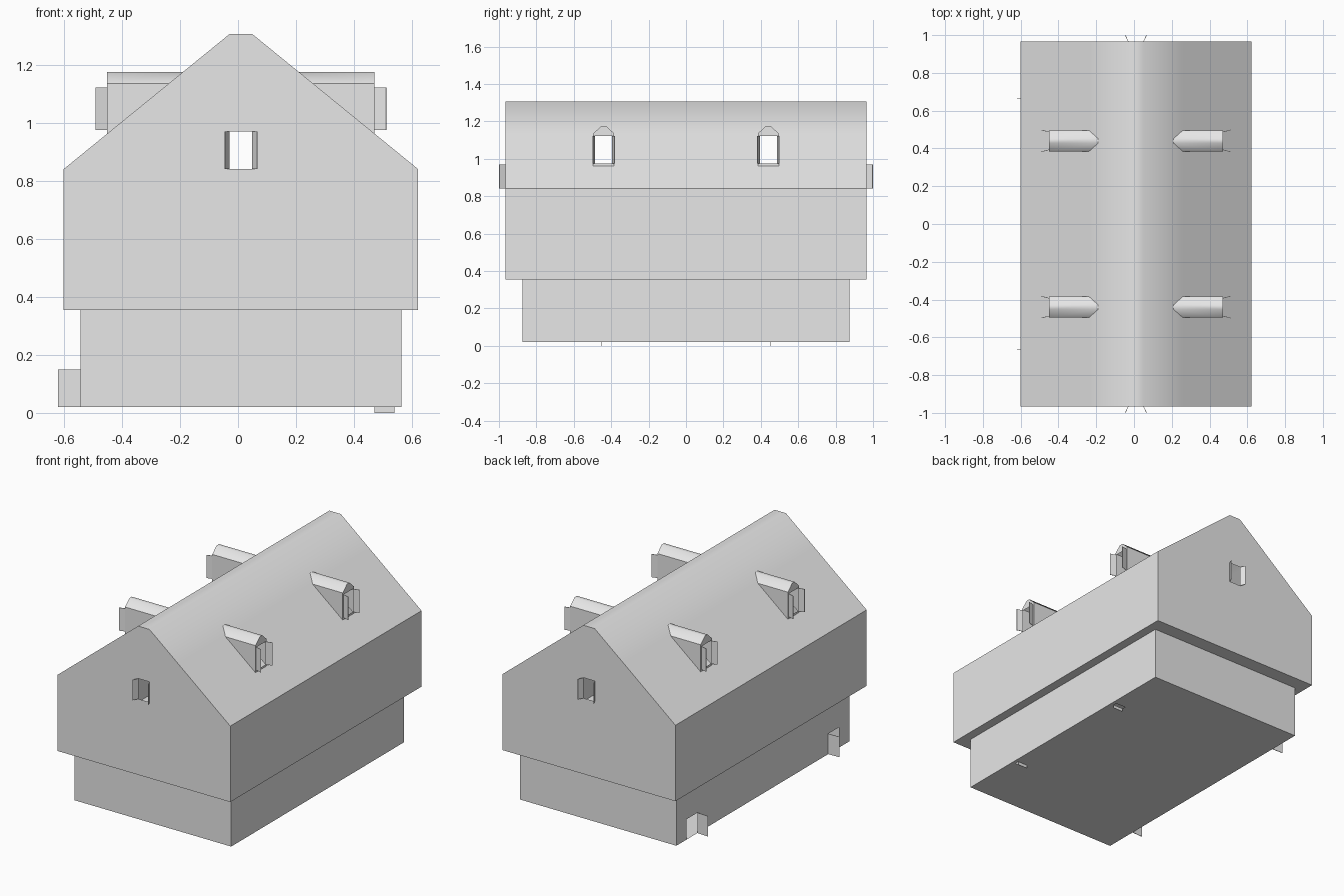
import bpy, bmesh, math
from mathutils import Vector

cube = bpy.data.objects.get("Cube")
if cube:
    bpy.data.objects.remove(cube, do_unlink=True)

grey = bpy.data.materials.new("plain_grey")
grey.use_nodes = True
grey.diffuse_color = (0.8, 0.8, 0.8, 1)
grey.node_tree.nodes["Principled BSDF"].inputs["Base Color"].default_value = (0.8, 0.8, 0.8, 1)

CX = 0.01                              # symmetry axis of the house
EAVE, RIDGE, FLOOR, BASE = 0.84, 1.305, 0.355, 0.02
HALF, TOP, END = 0.611, 0.04, 0.965    # half width, half ridge, half length
D_Y, D_W = 0.44, 0.056                 # dormer position and half width
D_X, D_EAVE, D_TOP = 0.461, 1.135, 1.175


def roof_x(z):
    return HALF - (z - EAVE) / (RIDGE - EAVE) * (HALF - TOP)


def make(name, faces, centre=None, smooth=False):
    """Build an open shell; faces point away from the centre."""
    bm = bmesh.new()
    for pts in faces:
        bm.faces.new([bm.verts.new(p) for p in pts])
    bmesh.ops.remove_doubles(bm, verts=bm.verts, dist=0.0005)
    if centre:
        bm.normal_update()
        for f in bm.faces:
            if f.normal.dot(f.calc_center_median() - Vector(centre)) < 0:
                f.normal_flip()
    me = bpy.data.meshes.new(name)
    bm.to_mesh(me)
    bm.free()
    me.materials.append(grey)
    ob = bpy.data.objects.new(name, me)
    ob.location.x = CX
    bpy.context.collection.objects.link(ob)
    if smooth:
        bpy.ops.object.select_all(action='DESELECT')
        ob.select_set(True)
        bpy.context.view_layer.objects.active = ob
        bpy.ops.object.shade_smooth_by_angle(angle=math.radians(45))
    return ob


def grid(us, vs, place, holes=()):
    """Quads over a grid of breaks, leaving out the hole cells."""
    return [[place(us[a], vs[b]) for a, b in ((i, j), (i + 1, j), (i + 1, j + 1), (i, j + 1))]
            for i in range(len(us) - 1) for j in range(len(vs) - 1) if (i, j) not in holes]


def flap(name, a, b, z0, z1):
    """Thin upright shutter between two plan points."""
    ob = make(name, [[(*a, z0), (*b, z0), (*b, z1), (*a, z1)]])
    mod = ob.modifiers.new("thickness", 'SOLIDIFY')
    mod.thickness, mod.offset = 0.003, 0


# Upper storey with roof, dormer holes and gable windows
ys = [-END, -D_Y - D_W, -D_Y + D_W, D_Y - D_W, D_Y + D_W, END]
zs = [EAVE, 0.965, D_EAVE, RIDGE]
WIN = 0.97
upper = grid([-HALF, HALF], [-END, END], lambda x, y: (x, y, FLOOR))
upper += grid([-TOP, TOP], ys, lambda x, y: (x, y, RIDGE))
for s in (-1, 1):
    upper += grid(ys, zs, lambda y, z: (s * roof_x(z), y, z), [(1, 1), (3, 1)])
    upper += grid(ys, [FLOOR, EAVE], lambda y, z: (s * HALF, y, z))
    upper += grid([-HALF, -TOP, TOP, HALF], [FLOOR, EAVE], lambda x, z: (x, s * END, z))
    upper += grid([-TOP, TOP], [WIN, RIDGE], lambda x, z: (x, s * END, z))
    for t in (-1, 1):
        upper.append([(t * HALF, s * END, EAVE), (t * TOP, s * END, EAVE),
                      (t * TOP, s * END, WIN), (t * TOP, s * END, RIDGE)])
make("upper_storey_and_roof", upper, (0, 0, 0.8), smooth=True)

# Ground storey with two doorways on one long side and slots in the floor
GX, GY = 0.553, 0.873
D0, D1, DOOR = 0.66, 0.77, 0.15
S0, S1 = 0.45, 0.475
ground = grid([-GX, GX], [BASE, FLOOR], lambda x, z: (x, -GY, z))
ground += grid([-GX, GX], [BASE, FLOOR], lambda x, z: (x, GY, z))
ground += grid([-GY, GY], [BASE, FLOOR], lambda y, z: (GX, y, z))
ground += grid([-GY, -D1, -D0, D0, D1, GY], [BASE, DOOR, FLOOR],
               lambda y, z: (-GX, y, z), [(1, 0), (3, 0)])
ground += grid([-GX, 0.46, 0.53, GX], [-GY, -S1, -S0, S0, S1, GY],
               lambda x, y: (x, y, BASE), [(1, 1), (1, 3)])
make("ground_storey", ground, (0, 0, 0.2))

# Dormers with open fronts and shutters
RW = 0.012
W0, W1, WY = 0.975, 1.122, 0.047
for s in (-1, 1):
    side = "left" if s > 0 else "right"
    for e in (-1, 1):
        label = side + ("_back" if e > 0 else "_front")
        yc = e * D_Y

        def p(x, y, z):
            return (s * x, yc + y, z)

        low = RIDGE - (D_X - TOP) / (HALF - TOP) * (RIDGE - EAVE)
        back, peak = roof_x(D_EAVE), roof_x(D_TOP)
        dormer = grid([-RW, RW], [D_X, peak], lambda y, x: p(x, y, D_TOP))
        for t in (-1, 1):
            w, r = t * D_W, t * RW
            dormer.append([p(D_X, w, low), p(D_X, w, D_EAVE), p(back, w, D_EAVE)])
            dormer.append([p(D_X, w, D_EAVE), p(D_X, r, D_TOP), p(peak, r, D_TOP), p(back, w, D_EAVE)])
        dormer += grid([-D_W, -WY, WY, D_W], [low, W0, W1, D_EAVE],
                       lambda y, z: p(D_X, y, z), [(1, 1)])
        dormer.append([p(D_X, -D_W, D_EAVE), p(D_X, D_W, D_EAVE),
                       p(D_X, RW, D_TOP), p(D_X, -RW, D_TOP)])
        make("dormer_" + label, dormer, (s * 0.37, yc, 1.08), smooth=True)
        for t, n in ((-1, "a"), (1, "b")):
            flap("dormer_shutter_" + label + "_" + n, (s * D_X, yc + t * WY),
                 (s * (D_X + 0.04), yc + t * (WY + 0.011)), W0, W1)

# Gable shutters, doors and floor hatches
for e in (-1, 1):
    label = "back" if e > 0 else "front"
    for t, n in ((-1, "right"), (1, "left")):
        flap("gable_shutter_" + label + "_" + n, (t * TOP, e * END),
             (t * (TOP + 0.016), e * (END + 0.034)), EAVE, WIN)
    flap("door_" + label, (-GX, e * D0), (-0.63, e * D0 - 0.005 * e + 0.008 * e), BASE, DOOR)
    flap("floor_hatch_" + label, (0.46, e * S0), (0.53, e * S0), 0, BASE)
